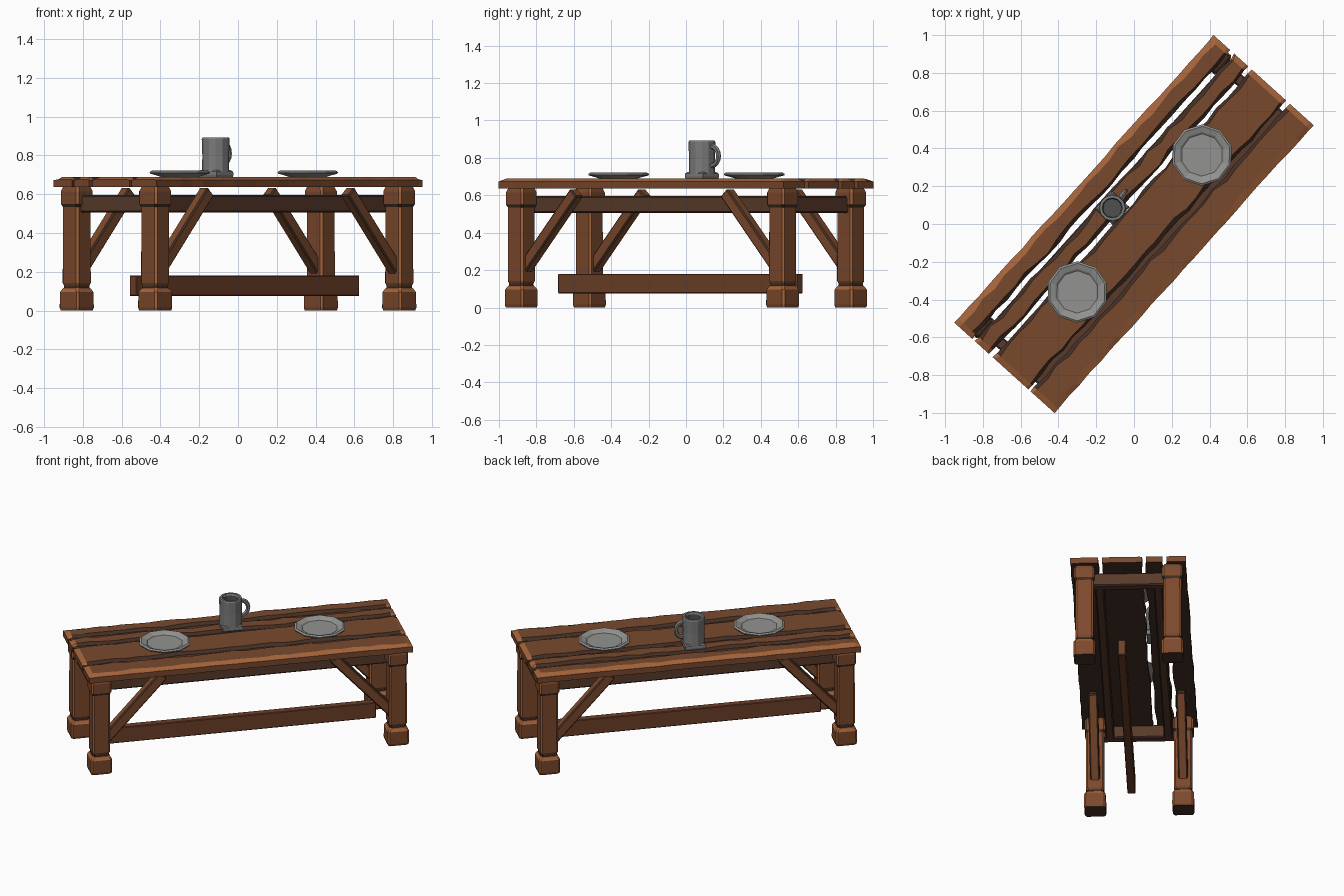
import bpy, bmesh, math, random
from mathutils import Matrix, Vector

if "Cube" in bpy.data.objects:
    bpy.data.objects.remove(bpy.data.objects["Cube"])

random.seed(4)
ROT = Matrix.Rotation(math.radians(48), 4, 'Z')   # table is turned on the floor


def mat(name, r, g, b):
    m = bpy.data.materials.new(name)
    m.diffuse_color = (r, g, b, 1)
    m.use_nodes = True
    m.node_tree.nodes["Principled BSDF"].inputs["Base Color"].default_value = m.diffuse_color
    return m


TOP = mat("plank brown", .19, .066, .027)
LEG = mat("leg brown", .20, .066, .025)
EDGE = mat("worn edge orange", .37, .125, .042)
DARK = mat("dark grime", .055, .028, .018)
RAIL = mat("rail brown", .10, .042, .023)
BAR = mat("stretcher brown", .155, .052, .022)
PLATE = mat("plate grey", .29, .29, .28)
MUG = mat("mug grey", .20, .20, .20)
INNER = mat("mug inside grey", .08, .08, .08)


def finish(name, bm, mats, matrix=ROT):
    bmesh.ops.recalc_face_normals(bm, faces=bm.faces[:])
    me = bpy.data.meshes.new(name)
    bm.to_mesh(me)
    bm.free()
    for m in mats:
        me.materials.append(m)
    ob = bpy.data.objects.new(name, me)
    me.transform(matrix)
    bpy.context.collection.objects.link(ob)
    return ob


def loft(name, rings, mats, rule=lambda i, j: 0, cap_mat=0, matrix=ROT):
    """Skin closed rings of points; rule(ring, side) picks the material."""
    bm = bmesh.new()
    vs = [[bm.verts.new(p) for p in r] for r in rings]
    n = len(rings[0])
    for i in range(len(vs) - 1):
        for j in range(n):
            k = (j + 1) % n
            f = bm.faces.new((vs[i][j], vs[i][k], vs[i + 1][k], vs[i + 1][j]))
            f.material_index = rule(i, j)
    for r in (vs[0], vs[-1]):
        bm.faces.new(r).material_index = cap_mat
    return finish(name, bm, mats, matrix)


def beam(name, a, b, thick, height, mats, bevel=.008):
    """Bevelled timber from a to b; the bevels take the second material."""
    a, b = Vector(a), Vector(b)
    d = (b - a).normalized()
    side = Vector((0, 0, 1)).cross(d).normalized()
    up = d.cross(side)
    m = Matrix((d, side, up)).transposed().to_4x4()
    m.translation = (a + b) / 2
    bm = bmesh.new()
    bmesh.ops.create_cube(bm, size=1)
    bmesh.ops.scale(bm, vec=((b - a).length, thick, height), verts=bm.verts[:])
    res = bmesh.ops.bevel(bm, geom=bm.edges[:], offset=bevel, segments=1,
                          affect='EDGES')
    for f in res['faces']:
        if max(abs(c) for c in f.normal) < .95:
            f.material_index = 1
    finish(name, bm, mats, ROT @ m)


def lathe(name, profile, sides, mats, centre, rule=lambda i: 0, turn=0):
    rings = [[(r * math.cos(2 * math.pi * k / sides + turn),
               r * math.sin(2 * math.pi * k / sides + turn), z)
              for k in range(sides)] for r, z in profile]
    loft(name, rings, mats, lambda i, j: rule(i),
         rule(len(profile) - 2), Matrix.Translation(centre))


# Table top: four rough planks with chipped edges
def plank(name, v0, v1, worn0, worn1):
    us = [-1.025, -.995] + [-.995 + 1.99 * i / 24 for i in range(1, 24)] + [.995, 1.025]
    rings = []
    for i, u in enumerate(us):
        end = i in (0, len(us) - 1)
        zt = .675 if end else .69
        a = v0 + (0 if worn0 and end else random.uniform(-.006, .008) if not worn0 else random.uniform(0, .006))
        b = v1 - (0 if worn1 and end else random.uniform(-.006, .008) if not worn1 else random.uniform(0, .006))
        c0 = random.uniform(.022, .042) if worn0 else random.uniform(.008, .024)
        c1 = random.uniform(.022, .042) if worn1 else random.uniform(.008, .024)
        rings.append([(u, a, .636), (u, a, .674), (u, a + c0, zt),
                      (u, b - c1, zt), (u, b, .674), (u, b, .636)])
    last = len(us) - 2

    def rule(i, j):
        if j == 5:
            return 2
        if j == 2:
            return 1 if i in (0, last) else 0
        if j == 1:
            return 1 if worn0 or i in (0, last) else 2
        if j == 3:
            return 1 if worn1 or i in (0, last) else 2
        return 0
    loft(name, rings, [TOP, EDGE, DARK], rule)


plank("top_plank_front", -.358, -.188, True, False)
plank("top_plank_wide", -.166, .082, False, False)
plank("top_plank_narrow", .103, .209, False, False)
plank("top_plank_back", .231, .358, False, True)


# Legs: square posts with foot block, neck and capital
def square_ring(u, v, h, z, c=.010):
    pts = [(h, -h + c), (h, h - c), (h - c, h), (-h + c, h),
           (-h, h - c), (-h, -h + c), (-h + c, -h), (h - c, -h)]
    return [(u + x, v + y, z) for x, y in pts]


LEG_PROFILE = [(.063, 0), (.067, .015), (.066, .095), (.057, .112), (.051, .118),
               (.051, .13), (.056, .142), (.055, .535), (.063, .55),
               (.063, .615), (.055, .637)]
for su in (-1, 1):
    for sv in (-1, 1):
        tag = ("left" if su < 0 else "right") + ("_front" if sv < 0 else "_back")
        u, v = su * .94, sv * .272
        loft("leg_" + tag, [square_ring(u, v, h, z) for h, z in LEG_PROFILE],
             [LEG, EDGE, DARK],
             lambda i, j: 2 if i in (4, 7) else 1 if i == 2 or j % 2 else 0, 2)
        # diagonal brace from leg to top
        beam("brace_" + tag, (su * .925, v, .195), (su * .54, v, .615),
             .06, .065, [LEG, DARK])

# Rails under the top
for s, tag in ((-1, "front"), (1, "back")):
    beam("long_rail_" + tag, (-.97, s * .18, .551), (.97, s * .18, .551),
         .055, .092, [RAIL, DARK])
for s, tag in ((-1, "left"), (1, "right")):
    beam("end_rail_" + tag, (s * .94, -.27, .55), (s * .94, .27, .55),
         .06, .09, [RAIL, DARK])

# Low stretcher board
beam("stretcher", (-.86, -.045, .128), (.86, -.045, .128), .05, .105, [BAR, BAR], .004)

# Plates
for x, y, tag in ((.36, .365, "right"), (-.30, -.36, "left")):
    lathe("plate_" + tag, [(.10, .689), (.125, .697), (.160, .706), (.163, .714),
                           (.152, .721), (.122, .711), (.112, .704)],
          10, [PLATE], (x, y, 0), turn=.3)

# Mug: square base, hollow body and handle
MX, MY = -.115, .085
lathe("mug_base", [(.088, .689), (.092, .70), (.090, .716), (.078, .724)], 4,
      [MUG], (MX, MY, 0), turn=math.radians(3))
lathe("mug_body", [(.070, .715), (.069, .80), (.072, .885), (.068, .893), (.054, .893),
                   (.050, .88), (.048, .74)],
      12, [MUG, INNER], (MX, MY, 0), rule=lambda i: 1 if i >= 5 else 0)
rings = []
for k in range(9):
    t = math.radians(-100 + 200 * k / 8)
    cx, cz = math.cos(t), math.sin(t)
    ring = []
    for q in range(6):
        p = 2 * math.pi * q / 6
        r = .045 + .013 * math.cos(p)
        ring.append((.066 + r * cx * 1.05, .014 * math.sin(p), .81 + r * cz * 1.15))
    rings.append(ring)
loft("mug_handle", rings, [MUG],
     matrix=Matrix.Translation((MX, MY, 0)) @ Matrix.Rotation(math.radians(52), 4, 'Z'))
